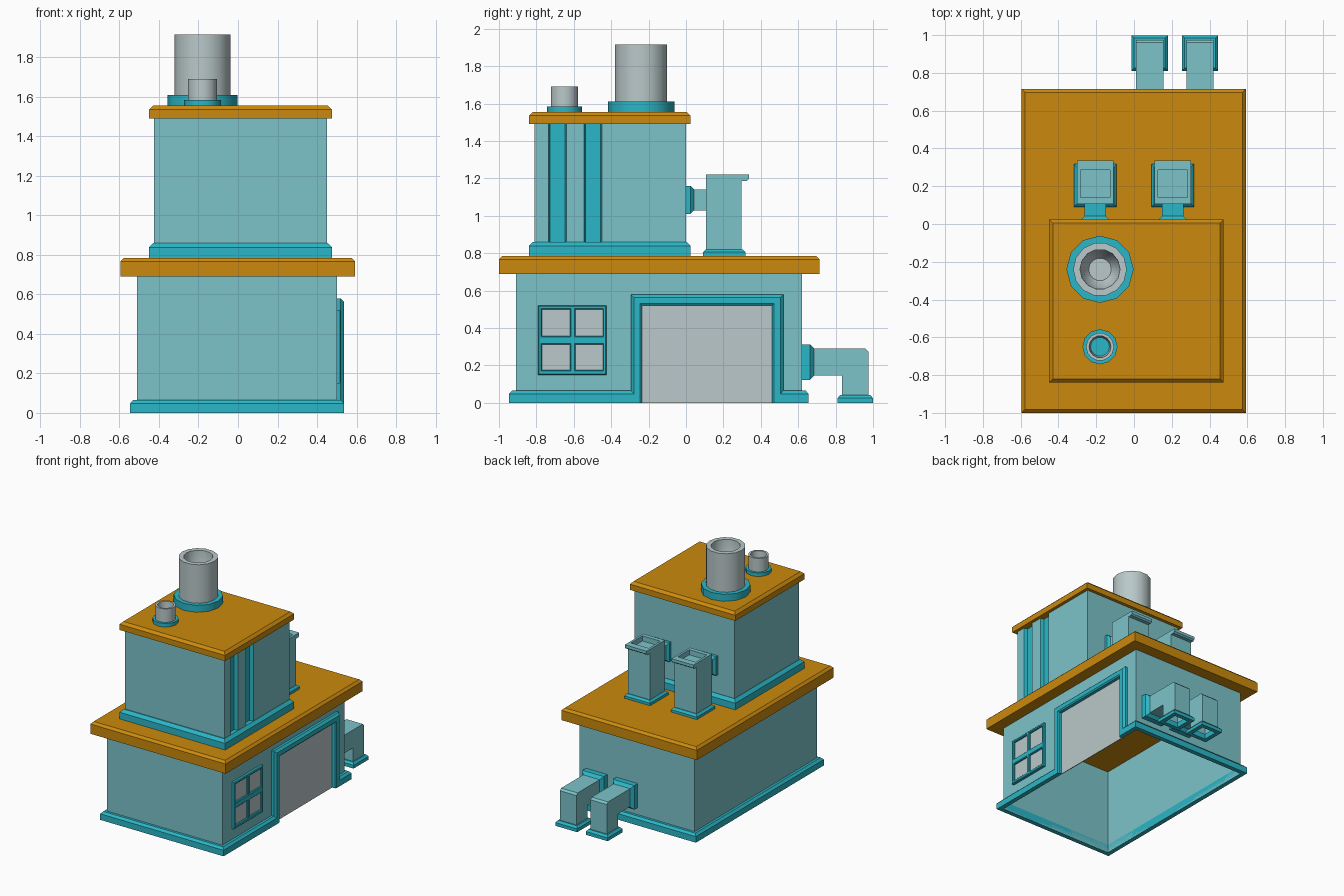
import bpy, bmesh, math
from mathutils import Vector

if "Cube" in bpy.data.objects:
    bpy.data.objects.remove(bpy.data.objects["Cube"])


def material(name, rgb):
    m = bpy.data.materials.new(name)
    m.diffuse_color = (*rgb, 1)
    m.use_nodes = True
    m.node_tree.nodes["Principled BSDF"].inputs["Base Color"].default_value = m.diffuse_color
    return m


TEAL = material("pale_teal", (0.20, 0.55, 0.59))
CYAN = material("bright_cyan", (0.024, 0.47, 0.565))
ORANGE = material("orange_roof", (0.60, 0.255, 0.004))
GREY = material("light_grey", (0.49, 0.58, 0.585))


def finish(name, bm, *mats):
    bmesh.ops.remove_doubles(bm, verts=bm.verts, dist=1e-5)
    bmesh.ops.recalc_face_normals(bm, faces=bm.faces)
    me = bpy.data.meshes.new(name)
    bm.to_mesh(me)
    bm.free()
    for m in mats:
        me.materials.append(m)
    ob = bpy.data.objects.new(name, me)
    bpy.context.collection.objects.link(ob)
    return ob


def loft(bm, rings, wrap_rings=False, wrap_pts=True):
    """Quads between successive rings of points; returns the vertex rings."""
    vs = [[bm.verts.new(p) for p in r] for r in rings]
    n = len(vs[0])
    for k in range(len(vs) if wrap_rings else len(vs) - 1):
        a, b = vs[k], vs[(k + 1) % len(vs)]
        for i in range(n if wrap_pts else n - 1):
            j = (i + 1) % n
            bm.faces.new((a[i], a[j], b[j], b[i]))
    return vs


def rect(x0, x1, y0, y1, z):
    return [(x0, y0, z), (x1, y0, z), (x1, y1, z), (x0, y1, z)]


def slab(name, x, y, z, c, mat, axis="z"):
    """Box whose far face (top, or +y / +x side) is chamfered by c."""
    spans = {"z": (x, y, z), "y": (z, x, y), "x": (y, z, x)}[axis]
    (a0, a1), (b0, b1), (h0, h1) = spans
    rings = [rect(a0, a1, b0, b1, h0), rect(a0, a1, b0, b1, h1 - c)]
    if c:
        rings.append(rect(a0 + c, a1 - c, b0 + c, b1 - c, h1))
    turn = {"z": lambda p: p, "y": lambda p: (p[1], p[2], p[0]),
            "x": lambda p: (p[2], p[0], p[1])}[axis]
    bm = bmesh.new()
    vs = loft(bm, [[turn(p) for p in r] for r in rings])
    bm.faces.new(vs[0])
    bm.faces.new(vs[-1])
    return finish(name, bm, mat)


def sweep(name, corners, dirs, up, profile, mat, closed):
    """Mitred moulding along corners; profile = (outward, up) offsets."""
    bm = bmesh.new()
    vs = loft(bm, [[Vector(c) + Vector(d) * a + Vector(up) * b for a, b in profile]
                   for c, d in zip(corners, dirs)], wrap_rings=closed)
    if not closed:
        bm.faces.new(vs[0])
        bm.faces.new(vs[-1])
    return finish(name, bm, mat)


SQUARE = [(-1, -1, 0), (1, -1, 0), (1, 1, 0), (-1, 1, 0)]


def lathe(name, cx, cy, profile, n, mats, floor=False):
    bm = bmesh.new()
    vs = loft(bm, [[(cx + r * math.cos(2 * math.pi * i / n),
                     cy + r * math.sin(2 * math.pi * i / n), z) for i in range(n)]
                   for r, z in profile])
    cap = bm.faces.new(vs[-1])
    cap.material_index = len(mats) - 1
    ob = finish(name, bm, *mats)
    bpy.context.view_layer.objects.active = ob
    ob.select_set(True)
    bpy.ops.object.shade_smooth_by_angle(angle=math.radians(40))
    ob.select_set(False)


def side_prism(bm, pts, x0, x1):
    """Side-view (y, z) outline extruded across x."""
    vs = loft(bm, [[(x, y, z) for y, z in pts] for x in (x0, x1)])
    bm.faces.new(vs[0])
    bm.faces.new(vs[1])


# Lower storey: open-bottomed walls, roof slab
bm = bmesh.new()
loft(bm, [rect(-0.51, 0.50, -0.91, 0.62, z) for z in (0, 0.70)])
finish("lower_walls", bm, TEAL)
slab("lower_roof", (-0.595, 0.592), (-1, 0.715), (0.69, 0.785), 0.018, ORANGE)

# Skirting, interrupted at the door
skirt = [(0, 0), (0.036, 0), (0.036, 0.048), (0.02, 0.065), (0, 0.065)]
sweep("base_trim",
      [(0.5, 0.50, 0), (0.5, 0.62, 0), (-0.51, 0.62, 0), (-0.51, -0.91, 0), (0.5, -0.91, 0), (0.5, -0.27, 0)],
      [(1, 0, 0), (1, 1, 0), (-1, 1, 0), (-1, -1, 0), (1, -1, 0), (1, 0, 0)],
      (0, 0, 1), skirt, CYAN, False)

# Door and surround
sweep("door_frame",
      [(0.5, -0.235, 0), (0.5, -0.235, 0.52), (0.5, 0.46, 0.52), (0.5, 0.46, 0)],
      [(0, -1, 0), (0, -1, 1), (0, 1, 1), (0, 1, 0)], (1, 0, 0),
      [(0, 0), (0.06, 0), (0.06, 0.02), (0.044, 0.036), (0.01, 0.036), (0, 0.028)], CYAN, False)
slab("door", (0.498, 0.504), (-0.235, 0.46), (0, 0.52), 0, GREY, "x")

# Window: glass plate behind a grid of bars
slab("window_glass", (0.499, 0.507), (-0.78, -0.43), (0.16, 0.51), 0, GREY, "x")
for y0, y1 in ((-0.79, -0.77), (-0.62, -0.592), (-0.445, -0.425)):
    slab("window_upright", (0.5, 0.522), (y0, y1), (0.15, 0.52), 0.005, CYAN, "x")
for z0, z1 in ((0.15, 0.175), (0.312, 0.358), (0.5, 0.52)):
    slab("window_crossbar", (0.5, 0.522), (-0.79, -0.425), (z0, z1), 0.005, CYAN, "x")

# Upper storey: wall outline with two grooves on the right side
outline = [(-0.425, 0), (-0.425, -0.81), (0.45, -0.81)]
for y0, y1 in ((-0.735, -0.64), (-0.545, -0.45)):
    outline += [(0.45, y0), (0.42, y0 + 0.008), (0.42, y1 - 0.008), (0.45, y1)]
outline += [(0.45, 0)]
bm = bmesh.new()
loft(bm, [[(x, y, z) for x, y in outline] for z in (0.78, 1.50)])
for f in bm.faces:
    c = f.calc_center_median()
    f.material_index = int(0.41 < c.x < 0.445 and -0.8 < c.y < -0.1)
finish("upper_walls", bm, TEAL, CYAN)
slab("upper_trim", (-0.45, 0.475), (-0.84, 0.025), (0.785, 0.86), 0.022, CYAN)
slab("upper_roof", (-0.45, 0.475), (-0.84, 0.025), (1.49, 1.555), 0.02, ORANGE)

# Chimneys on round flanges
lathe("large_chimney_base", -0.18, -0.24, [(0.178, 1.55), (0.178, 1.61)], 12, [CYAN])
lathe("large_chimney", -0.18, -0.24,
      [(0.142, 1.56), (0.142, 1.915), (0.106, 1.915), (0.10, 1.75), (0.06, 1.69)], 14, [GREY])
lathe("small_chimney_base", -0.18, -0.65, [(0.093, 1.55), (0.093, 1.583)], 12, [CYAN])
lathe("small_chimney", -0.18, -0.65,
      [(0.074, 1.56), (0.074, 1.69), (0.058, 1.69), (0.05, 1.60)], 14, [GREY, CYAN])

# Lower elbow ducts: wall flange, bent pipe, hollow ground flange
for cx in (0.083, 0.35):
    slab("lower_duct_wall_flange", (cx - 0.094, cx + 0.094), (0.615, 0.685), (0.122, 0.312), 0.022, CYAN, "y")
    bm = bmesh.new()
    side_prism(bm, [(0.67, 0.147), (0.67, 0.29), (0.96, 0.29), (0.975, 0.275),
                    (0.975, 0.0), (0.835, 0.0), (0.835, 0.147)], cx - 0.072, cx + 0.072)
    ends = [f for f in bm.faces if f.calc_center_median().z < 0.001]
    bmesh.ops.delete(bm, geom=ends, context="FACES")
    finish("lower_duct", bm, TEAL)
    sweep("lower_duct_ground_flange", rect(cx - 0.072, cx + 0.072, 0.835, 0.975, 0), SQUARE,
          (0, 0, 1), [(-0.01, 0), (0.024, 0), (0.024, 0.026), (0.01, 0.042), (-0.01, 0.042)], CYAN, True)

# Upper ducts: wall flange, connector, upright with lipped open top
for cx in (-0.205, 0.205):
    slab("upper_duct_wall_flange", (cx - 0.075, cx + 0.075), (-0.005, 0.042), (1.01, 1.16), 0.018, CYAN, "y")
    ob = slab("upper_duct_connector", (cx - 0.057, cx + 0.057), (0.035, 0.11), (1.027, 1.14), 0, TEAL, "y")
    ob.data.materials.append(CYAN)
    for p in ob.data.polygons:
        p.material_index = int(p.normal.z > 0.5)
    bm = bmesh.new()
    side_prism(bm, [(0.107, 0.79), (0.107, 1.22), (0.337, 1.22), (0.337, 1.197), (0.325, 1.187),
                    (0.297, 1.187), (0.297, 0.79)], cx - 0.096, cx + 0.096)
    bmesh.ops.recalc_face_normals(bm, faces=bm.faces)
    top = [f for f in bm.faces if f.calc_center_median().z > 1.215]
    bmesh.ops.inset_individual(bm, faces=top, thickness=0.025)
    for v in top[0].verts:
        v.co.y = 0.14 if v.co.y < 0.2 else 0.285
    bmesh.ops.inset_individual(bm, faces=top, thickness=0.0005)
    for v in top[0].verts:
        v.co.z -= 0.04
    finish("upper_duct", bm, TEAL)
    slab("upper_duct_base", (cx - 0.113, cx + 0.113), (0.09, 0.318), (0.78, 0.82), 0.015, CYAN)
